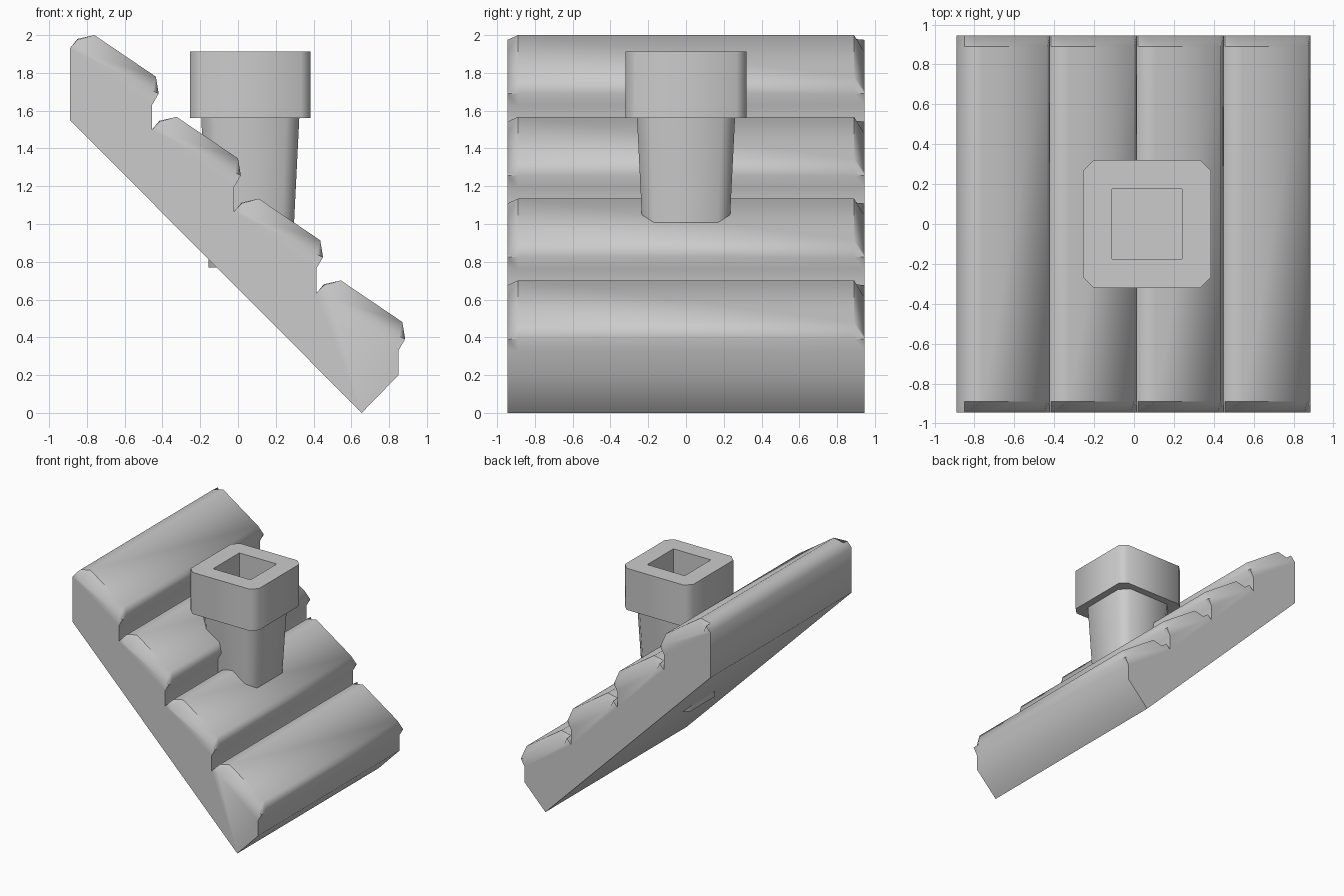
import bpy, bmesh

if "Cube" in bpy.data.objects:
    bpy.data.objects.remove(bpy.data.objects["Cube"])


def make_object(name, bm):
    bmesh.ops.recalc_face_normals(bm, faces=bm.faces)
    mesh = bpy.data.meshes.new(name)
    bm.to_mesh(mesh)
    bm.free()
    ob = bpy.data.objects.new(name, mesh)
    bpy.context.collection.objects.link(ob)
    bpy.ops.object.select_all(action='DESELECT')
    bpy.context.view_layer.objects.active = ob
    ob.select_set(True)
    bpy.ops.object.shade_smooth_by_angle(angle=0.87)
    return ob


def loft(name, rings):
    # Skin consecutive closed rings and cap both ends
    bm = bmesh.new()
    loops = [[bm.verts.new(p) for p in ring] for ring in rings]
    for a, b in zip(loops, loops[1:]):
        for i in range(len(a)):
            j = (i + 1) % len(a)
            bm.faces.new((a[i], a[j], b[j], b[i]))
    bm.faces.new(loops[0])
    bm.faces.new(loops[-1])
    return make_object(name, bm)


# Roof: stepped rows of tiles, with softened ends
FULL = [(-0.85, 1.98), (-0.76, 2.0), (-0.435, 1.78), (-0.42, 1.69), (-0.455, 1.63)]
END = [(-0.85, 1.975), (-0.82, 1.91), (-0.45, 1.705), (-0.42, 1.69), (-0.455, 1.63)]


def roof_ring(tile, y):
    pts = [(-0.89, 1.55), (-0.89, 1.93)]
    for i in range(4):
        dx, dz = 0.435 * i, -0.433 * i
        if i:
            pts.append((-0.89 + dx, 1.933 + dz))
        pts += [(x + dx, z + dz) for x, z in tile]
    pts += [(0.85, 0.2), (0.655, 0.0)]
    return [(x, y, z) for x, z in pts]


loft("tiled_roof", [roof_ring(END, -0.945), roof_ring(FULL, -0.89),
                    roof_ring(FULL, 0.89), roof_ring(END, 0.945)])


# Chimney: square rings with cut corners
def chimney_ring(h, c, z, cx=0.065):
    k = h - c
    pts = [(h, -k), (h, k), (k, h), (-k, h), (-h, k), (-h, -k), (-k, -h), (k, -h)]
    return [(cx + x, y, z) for x, y in pts]


loft("chimney_shaft", [chimney_ring(0.22, 0.06, 0.77), chimney_ring(0.26, 0.07, 1.57)])

# Chimney cap with a square flue sunk into the top
cap = loft("chimney_cap", [chimney_ring(0.32, 0.052, 1.56), chimney_ring(0.32, 0.052, 1.912)])
bpy.ops.mesh.primitive_cube_add(size=1, location=(0.065, 0, 1.81))
cutter = bpy.context.object
cutter.name = "flue_cutter"
cutter.scale = (0.35, 0.35, 0.44)
cutter.hide_render = True
cutter.hide_set(True)
mod = cap.modifiers.new("flue", 'BOOLEAN')
mod.operation = 'DIFFERENCE'
mod.object = cutter
bpy.context.view_layer.objects.active = cap
bpy.ops.object.modifier_apply(modifier="flue")
bpy.data.objects.remove(cutter)
